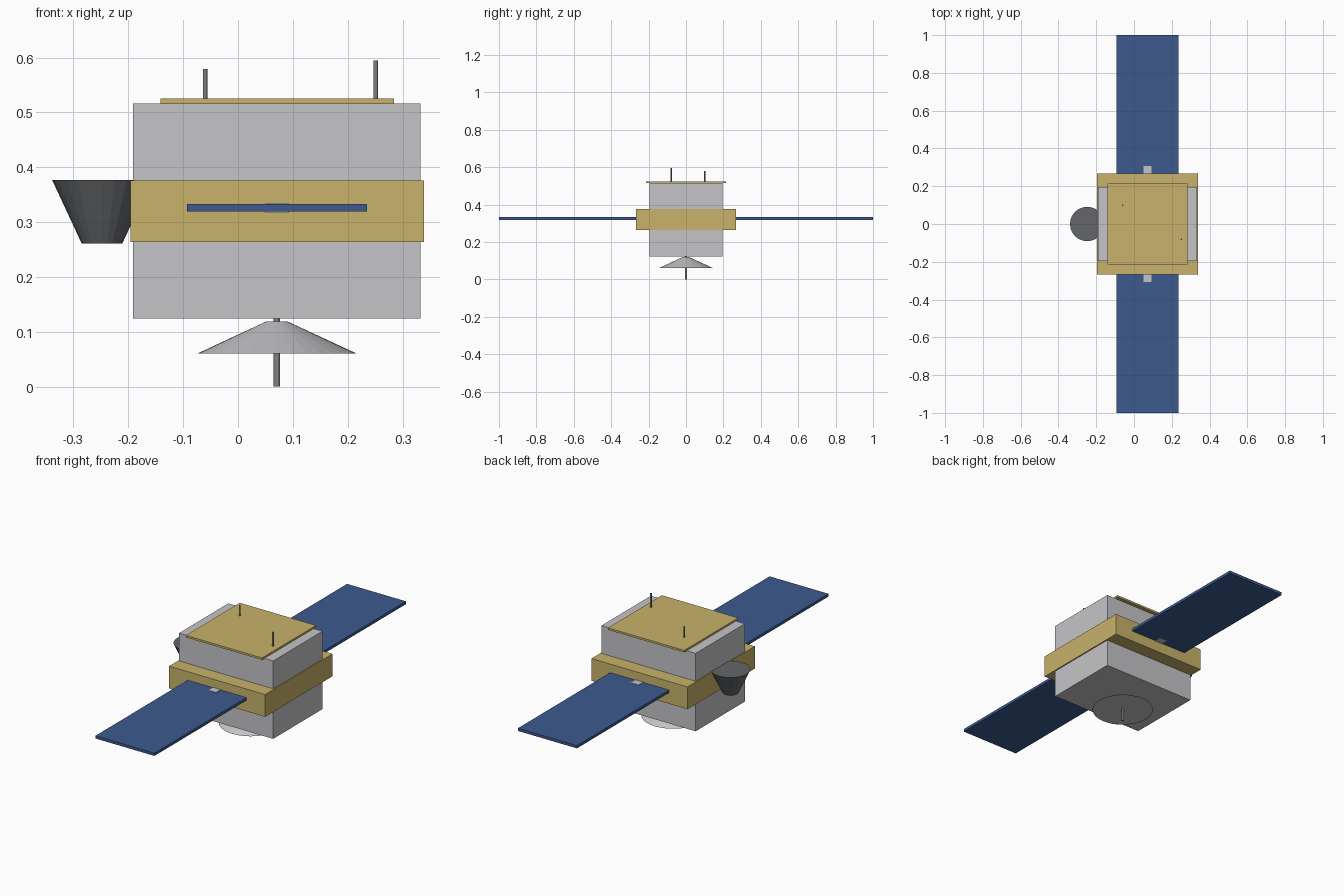
import bpy, bmesh
from mathutils import Matrix, Vector

if "Cube" in bpy.data.objects:
    bpy.data.objects.remove(bpy.data.objects["Cube"])


def material(name, rgb):
    m = bpy.data.materials.new(name)
    m.diffuse_color = (*rgb, 1)
    m.use_nodes = True
    m.node_tree.nodes["Principled BSDF"].inputs["Base Color"].default_value = m.diffuse_color
    return m


SILVER = material("silver", (0.56, 0.56, 0.58))
GOLD = material("gold foil", (0.58, 0.45, 0.145))
BLUE = material("solar blue", (0.045, 0.102, 0.27))
DARK = material("dark grey", (0.127, 0.133, 0.145))
ROD = material("rod grey", (0.22, 0.22, 0.23))


def finish(name, bm, mat):
    mesh = bpy.data.meshes.new(name)
    bm.to_mesh(mesh)
    bm.free()
    mesh.materials.append(mat)
    obj = bpy.data.objects.new(name, mesh)
    bpy.context.collection.objects.link(obj)
    return obj


def box(name, lo, hi, mat):
    lo, hi = Vector(lo), Vector(hi)
    bm = bmesh.new()
    bmesh.ops.create_cube(bm, size=1, matrix=Matrix.Translation((lo + hi) / 2)
                          @ Matrix.Diagonal((*(hi - lo), 1)))
    return finish(name, bm, mat)


def cone(name, x, y, z0, z1, r0, r1, sides, mat):
    bm = bmesh.new()
    bmesh.ops.create_cone(bm, cap_ends=True, segments=sides, radius1=r0, radius2=r1,
                          depth=z1 - z0, matrix=Matrix.Translation((x, y, (z0 + z1) / 2)))
    return finish(name, bm, mat)


# Body, foil belt and top cover
box("body", (-0.191, -0.196, 0.124), (0.333, 0.196, 0.516), SILVER)
box("foil_belt", (-0.196, -0.268, 0.264), (0.339, 0.268, 0.376), GOLD)
box("top_cover", (-0.141, -0.214, 0.515), (0.284, 0.215, 0.525), GOLD)

# Solar wings with their mounting arms
for side, s in (("front", -1), ("back", 1)):
    y0, y1 = sorted((s * 0.26, s * 1.0))
    box(side + "_solar_panel", (-0.093, y0, 0.319), (0.235, y1, 0.333), BLUE)
    y0, y1 = sorted((s * 0.25, s * 0.306))
    box(side + "_panel_arm", (0.05, y0, 0.317), (0.092, y1, 0.335), SILVER)

# Dish with feed rod underneath
cone("dish", 0.071, 0, 0.060, 0.119, 0.146, 0.019, 32, SILVER)
cone("dish_feed", 0.071, 0, 0.0, 0.126, 0.006, 0.006, 16, ROD)

# Horn on the left side
cone("side_horn", -0.248, 0, 0.261, 0.377, 0.037, 0.091, 24, DARK)

# Rod antennas on the top cover
cone("short_antenna", -0.06, 0.099, 0.52, 0.579, 0.004, 0.004, 12, ROD)
cone("tall_antenna", 0.251, -0.08, 0.52, 0.595, 0.004, 0.004, 12, ROD)
